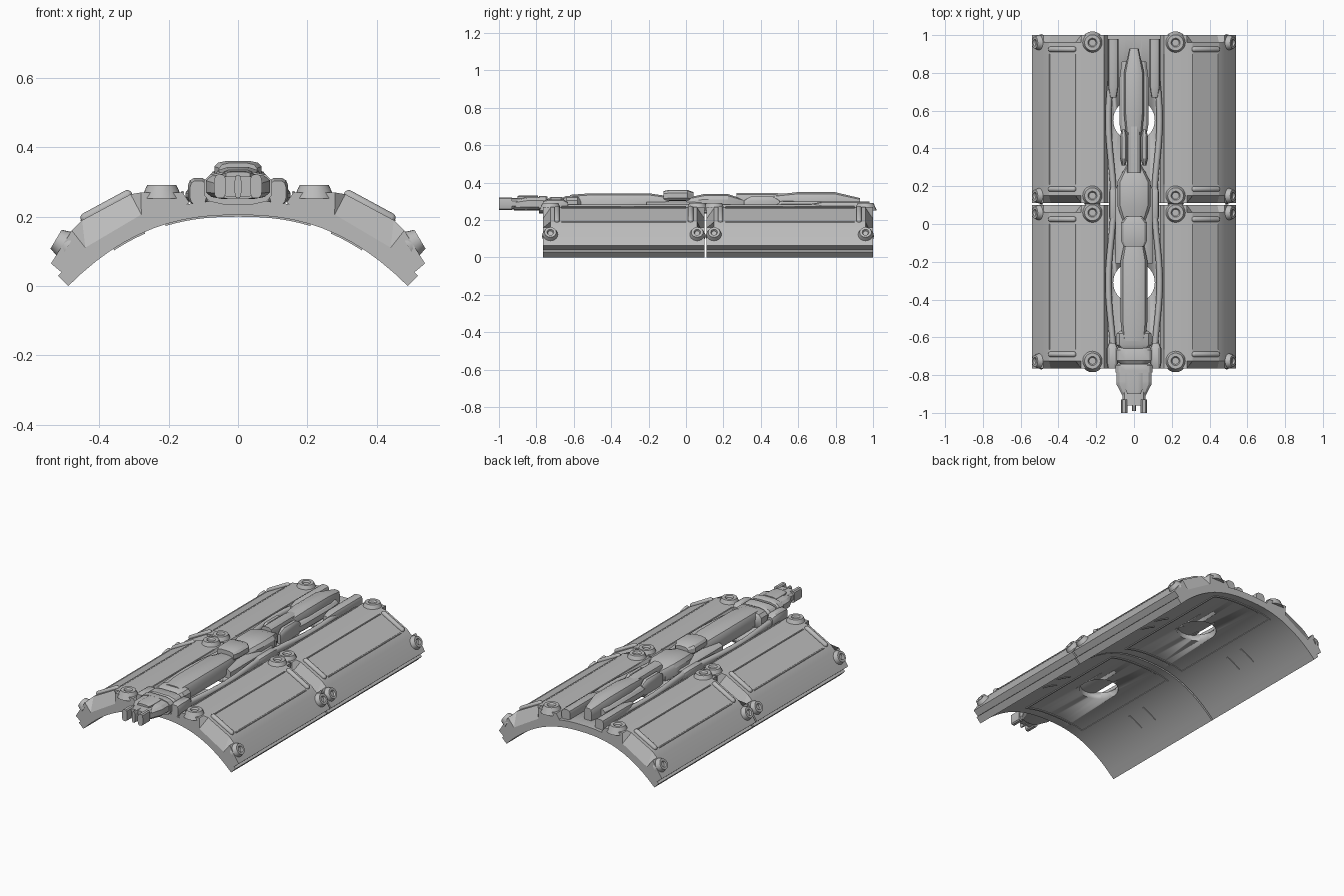
import bpy, bmesh, math
from mathutils import Matrix, Vector

if "Cube" in bpy.data.objects:
    bpy.data.objects.remove(bpy.data.objects["Cube"])

SHADE = 0.5
grey = bpy.data.materials.new("armour grey")
grey.use_nodes = True
grey.diffuse_color = (SHADE, SHADE, SHADE, 1)
grey.node_tree.nodes["Principled BSDF"].inputs["Base Color"].default_value = grey.diffuse_color


def finish(name, bm, mirror=False, angle=30):
    """Turn a mesh into a named, shaded object, mirrored to the right side if asked."""
    bmesh.ops.recalc_face_normals(bm, faces=bm.faces)
    mesh = bpy.data.meshes.new(name)
    bm.to_mesh(mesh)
    bm.free()
    mesh.materials.append(grey)
    part = bpy.data.objects.new(name, mesh)
    bpy.context.scene.collection.objects.link(part)
    bpy.ops.object.select_all(action='DESELECT')
    part.select_set(True)
    bpy.context.view_layer.objects.active = part
    bpy.ops.object.shade_smooth_by_angle(angle=math.radians(angle))
    if mirror:
        part.modifiers.new("mirror", 'MIRROR')
    return part


def skin(bm, rings):
    """Join closed rings of points into a capped solid."""
    loops = [[bm.verts.new(point) for point in ring] for ring in rings]
    count = len(loops[0])
    for near, far in zip(loops, loops[1:]):
        for i in range(count):
            j = (i + 1) % count
            bm.faces.new((near[i], near[j], far[j], far[i]))
    bm.faces.new(loops[0])
    bm.faces.new(reversed(loops[-1]))


def extrude(bm, profile, front, back):
    """Run an x-z profile along y."""
    skin(bm, [[(x, y, z) for x, z in profile] for y in (front, back)])


def circle(count):
    return [(math.cos(math.tau * (i + 0.5) / count), math.sin(math.tau * (i + 0.5) / count))
            for i in range(count)]


def squared(value):
    return math.copysign(abs(value) ** 0.6, value)


def body(name, front, back, width, top, nose=1, tail=1, base=0.235, x=0, slope=0.2):
    """Rounded-box housing whose width and height shrink to nose and tail factors."""
    run = (back - front) * slope
    rings = []
    for y, size in ((front, nose), (front + run, 1), (back - run, 1), (back, tail)):
        tall = (top - base) * (1 + size) / 2
        rings.append([(x + squared(c) * width * size / 2, y, base + tall * (1 + squared(s)) / 2)
                      for c, s in circle(12)])
    bm = bmesh.new()
    skin(bm, rings)
    return finish(name, bm, mirror=x > 0)


REACH, RISE, CURVE = 0.49, 0.205, 2.4


def arch(x, lift=0):
    """Point of the arch at x, pushed outwards along its normal."""
    ratio = abs(x) / REACH
    slope = RISE * CURVE / REACH * ratio ** (CURVE - 1)
    normal = Vector((math.copysign(slope, x), 1)).normalized()
    return Vector((x, RISE * (1 - ratio ** CURVE))) + normal * lift


def arch_band(start, end, low, high, steps=8):
    """Closed profile following the arch between two lifts."""
    spots = [start + (end - start) * i / steps for i in range(steps + 1)]
    return [arch(x, low) for x in spots] + [arch(x, high) for x in reversed(spots)]


def boss(bm, place, normal, radius):
    """Tapered bolt head with a sunken centre."""
    normal = Vector(normal).normalized()
    turn = normal.to_track_quat('Z', 'Y').to_matrix().to_4x4()
    made = bmesh.ops.create_cone(bm, cap_ends=True, segments=20, radius1=radius, radius2=radius * 0.7,
                                 depth=0.04, matrix=Matrix.Translation(place) @ turn)
    bm.normal_update()
    faces = {face for vert in made["verts"] for face in vert.link_faces}
    cap = max(faces, key=lambda face: face.normal.dot(normal))
    bmesh.ops.inset_region(bm, faces=[cap], thickness=radius * 0.3)
    bmesh.ops.inset_region(bm, faces=[cap], thickness=radius * 0.1, depth=-0.01)


def capsule(bm, start, end, radius):
    """Round-ended bar between two points."""
    axis = end - start
    made = bmesh.ops.create_uvsphere(bm, u_segments=10, v_segments=7, radius=radius)
    for vert in made["verts"]:
        vert.co.z += math.copysign(axis.length / 2, vert.co.z)
    turn = axis.to_track_quat('Z', 'Y').to_matrix().to_4x4()
    bmesh.ops.transform(bm, verts=made["verts"], matrix=Matrix.Translation((start + end) / 2) @ turn)


# Outer facets, and the same corners sunk to the shell for the end pockets
FACETS = [(0.14, 0.24), (0.16, 0.27), (0.28, 0.27), (0.31, 0.265), (0.45, 0.19),
          (0.48, 0.16), (0.54, 0.065), (0.51, 0.04)]
POCKET = FACETS[:3] + [arch(0.26, 0.05), arch(0.41, 0.05)] + FACETS[5:]

for label, front, back, middle in (("front", -0.765, 0.1, -0.31), ("rear", 0.11, 1, 0.55)):
    ends = (front, 1), (back, -1)

    # Arched backing shell with a round opening
    bm = bmesh.new()
    extrude(bm, arch_band(-REACH, REACH, 0, 0.042, steps=24), front, back)
    shell = finish(label + "_arched_shell", bm)
    bm = bmesh.new()
    bmesh.ops.create_cone(bm, cap_ends=True, segments=40, radius1=0.11, radius2=0.11, depth=0.3,
                          matrix=Matrix.Translation((0, middle, RISE)))
    cutter = finish(label + "_opening_cutter", bm)
    cutter.hide_render = True
    opening = shell.modifiers.new("opening", 'BOOLEAN')
    opening.object = cutter
    bpy.context.view_layer.objects.active = shell
    bpy.ops.object.modifier_apply(modifier=opening.name)
    bpy.data.objects.remove(cutter)

    # Faceted plates with pocketed ends
    bm = bmesh.new()
    rows = [(front, POCKET), (front + 0.04, FACETS), (back - 0.04, FACETS), (back, POCKET)]
    skin(bm, [[(x, y, z) for x, z in profile] for y, profile in rows])
    finish(label + "_outer_plates", bm, mirror=True, angle=15)

    # Trim beads along the plate folds
    bm = bmesh.new()
    for x, z in (FACETS[1], FACETS[3], FACETS[4]):
        extrude(bm, [(x + c * 0.005, z + s * 0.004) for c, s in circle(6)], front + 0.1, back - 0.1)
    finish(label + "_trim_beads", bm, mirror=True)

    # Bolt heads at every corner
    bm = bmesh.new()
    for end, inward in ends:
        y = end + inward * 0.04
        boss(bm, (0.22, y, 0.272), (0, 0, 1), 0.06)
        boss(bm, (0.508, y, 0.125), (0.85, 0, 0.5), 0.045)
    finish(label + "_bolts", bm, mirror=True)

    # Grip bars beside the pockets
    bm = bmesh.new()
    for end, inward in ends:
        y = end + inward * 0.075
        capsule(bm, Vector((0.32, y, 0.262)), Vector((0.44, y, 0.197)), 0.015)
    finish(label + "_grip_bars", bm, mirror=True, angle=45)

    # Lining frame and ribs on the underside
    bm = bmesh.new()
    extrude(bm, arch_band(0.2, 0.21, -0.005, 0.01, steps=1), front + 0.06, back - 0.06)
    for y in (middle - 0.06, middle + 0.06):
        extrude(bm, arch_band(0.27, 0.36, -0.005, 0.01), y, y + 0.012)
    for end, inward in ends:
        y = end + inward * 0.06
        extrude(bm, arch_band(0, 0.21, -0.005, 0.01), y, y + 0.012)
    finish(label + "_lining_frame", bm, mirror=True)

# Carried tool: muzzle and barrel
body("muzzle_prongs", front=-1, back=-0.93, width=0.035, top=0.322, base=0.253, x=0.052)
body("muzzle_post", front=-0.99, back=-0.93, width=0.02, top=0.32, base=0.253)
body("barrel_tip", front=-0.96, back=-0.85, width=0.125, top=0.318, base=0.257)
body("barrel_shroud", front=-0.92, back=-0.76, width=0.19, top=0.325, nose=0.6, base=0.25, slope=0.45)
body("barrel_top_plate", front=-0.9, back=-0.79, width=0.09, top=0.332, nose=0.8, base=0.31)
body("barrel_collar", front=-0.785, back=-0.74, width=0.2, top=0.33, tail=0.9)

# Carried tool: front clamp, housing and receiver
body("front_clamp", front=-0.74, back=-0.65, width=0.2, top=0.325, nose=0.75, tail=0.8)
body("housing_collar", front=-0.66, back=-0.56, width=0.19, top=0.33, nose=0.8, tail=0.7)
body("long_housing", front=-0.62, back=-0.09, width=0.145, top=0.344, nose=0.85, tail=0.7)
body("lower_body", front=-0.21, back=0.28, width=0.2, top=0.3, tail=0.6)
body("sight_hood", front=-0.12, back=0.04, width=0.14, top=0.362, nose=0.8, tail=0.6, base=0.3)
body("receiver", front=0, back=0.32, width=0.18, top=0.34, nose=0.6, tail=0.4, slope=0.3)

# Carried tool: neck and stock
body("stock_neck", front=0.27, back=0.52, width=0.075, top=0.347, tail=0.9)
body("neck_cheeks", front=0.31, back=0.5, width=0.04, top=0.328, nose=0.5, tail=0.5, x=0.055)
body("stock_lower", front=0.44, back=0.86, width=0.155, top=0.305, nose=0.8, tail=0.85)
body("stock_upper", front=0.46, back=0.93, width=0.11, top=0.35, nose=0.75, tail=0.45, slope=0.28)

# Mount brackets beside the tool
body("front_brackets", front=-0.765, back=-0.63, width=0.06, top=0.312, nose=0.8, tail=0.6, x=0.115)
body("middle_brackets", front=0, back=0.21, width=0.045, top=0.285, nose=0.5, tail=0.5, x=0.11)
body("rear_brackets", front=0.67, back=0.98, width=0.058, top=0.3, nose=0.6, x=0.11)

# Conduits that swing out around the openings
bm = bmesh.new()
rings = []
for step in range(31):
    y = step / 20 - 0.7
    x = 0.122 + 0.014 * math.cos(math.tau * (y - 0.55) / 0.86)
    rings.append([(x + c * 0.017, y, 0.262 + s * 0.02) for c, s in circle(10)])
skin(bm, rings)
finish("side_conduits", bm, mirror=True, angle=50)
